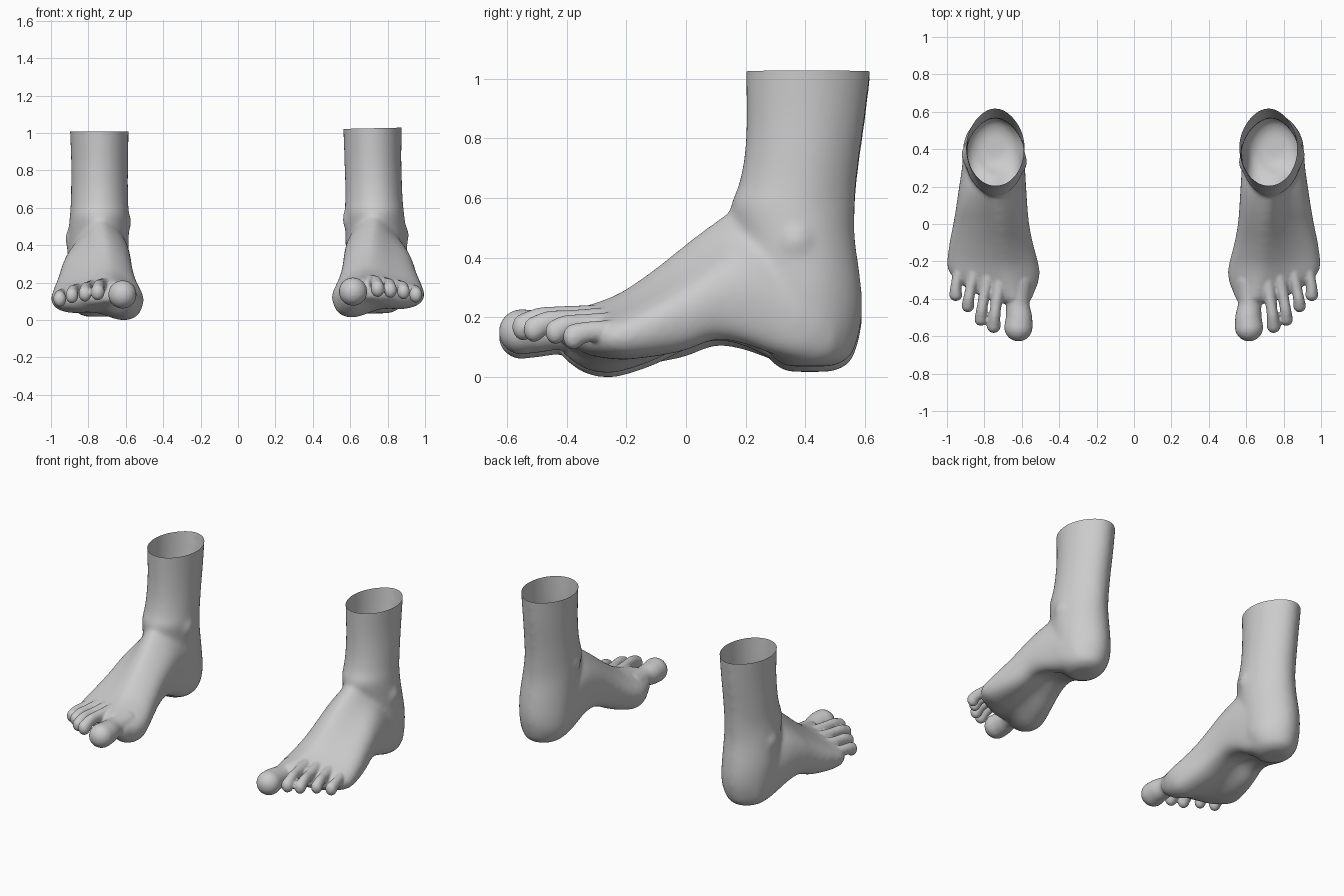
import bpy, bmesh, math
from mathutils import Matrix, Vector

cube = bpy.data.objects.get("Cube")
if cube:
    bpy.data.objects.remove(cube)

skin = bpy.data.materials.new("skin_grey")
skin.use_nodes = True
GREY = (0.6, 0.6, 0.6, 1)
skin.diffuse_color = GREY
skin.node_tree.nodes["Principled BSDF"].inputs["Base Color"].default_value = GREY


def refine(rows, n, closed=False):
    """Smooth spline through rows of numbers, n steps per span."""
    count, out = len(rows), []
    for i in range(count if closed else count - 1):
        pick = [rows[(i + k) % count] if closed else rows[min(max(i + k, 0), count - 1)]
                for k in (-1, 0, 1, 2)]
        for s in range(n):
            t = s / n
            out.append([b + t / 2 * (c - a + t * (2*a - 5*b + 4*c - d + t * (3*(b - c) + d - a)))
                        for a, b, c, d in zip(*pick)])
    if not closed:
        out.append(list(rows[-1]))
    return out


def loft(bm, rings):
    """Skin closed rings of points and cap both ends."""
    loops = [[bm.verts.new(p) for p in ring] for ring in rings]
    for a, b in zip(loops, loops[1:]):
        for i in range(len(a)):
            j = (i + 1) % len(a)
            bm.faces.new((a[i], a[j], b[j], b[i]))
    bm.faces.new(loops[0][::-1])
    bm.faces.new(loops[-1])


def ball(bm, pos, size):
    bmesh.ops.create_icosphere(bm, subdivisions=3, radius=1,
                               matrix=Matrix.Translation(pos) @ Matrix.Diagonal((*size, 1)))


def fuse(bm, voxel, rounds):
    """Merge overlapping shapes into one smooth skin and return its mesh."""
    bmesh.ops.recalc_face_normals(bm, faces=bm.faces)
    me = bpy.data.meshes.new("fused")
    bm.to_mesh(me)
    bm.free()
    ob = bpy.data.objects.new("fused", me)
    bpy.context.collection.objects.link(ob)
    rm = ob.modifiers.new("Remesh", 'REMESH')
    rm.mode, rm.voxel_size = 'VOXEL', voxel
    sm = ob.modifiers.new("Smooth", 'SMOOTH')
    sm.factor, sm.iterations = 0.5, rounds
    result = bpy.data.meshes.new_from_object(ob.evaluated_get(bpy.context.evaluated_depsgraph_get()))
    bpy.data.objects.remove(ob)
    return result


def leg_ring(z, x0, x1, y0, y1):
    cx, cy, ring = (x0 + x1) / 2, (y0 + y1) / 2, []
    for i in range(32):
        a = math.tau * i / 32
        taper = 1 - 0.14 * max(0, math.sin(a)) ** 2
        ring.append((cx + (x1 - x0) / 2 * math.cos(a) * taper, cy + (y1 - y0) / 2 * math.sin(a), z))
    return ring


def foot_ring(y, x0, x1, ridge, top, zin, zout):
    w, h = x1 - x0, top - zin
    m, l = zin + 0.42 * h, zout + 0.35 * (top - zout)
    pts = [(x0, m), (x0 + .07 * w, zin + .1 * h), (x0 + .25 * w, zin),
           (x0 + .52 * w, (zin + zout) / 2 + .02), (x0 + .78 * w, zout),
           (x0 + .95 * w, zout + .1 * h), (x1, l), (x1 - .08 * w, l + .35 * (top - l)),
           ((ridge + x1) / 2, l + .66 * (top - l)), (ridge + .12 * w, top - .03 * h),
           (ridge, top), ((ridge + x0) / 2, m + .75 * (top - m)), (x0 + .04 * w, m + .4 * (top - m))]
    return [(x, y, z) for x, z in refine(pts, 3, True)]


# Leg and heel: height, inner, outer, front, back
LEG = [(.015, .68, .82, .34, .49), (.045, .63, .87, .29, .55), (.12, .59, .90, .24, .58),
       (.2, .583, .91, .22, .592), (.3, .583, .915, .2, .587), (.45, .583, .908, .17, .567),
       (.55, .583, .9, .15, .567), (.62, .586, .895, .175, .571), (.72, .588, .893, .195, .582),
       (.86, .587, .893, .203, .602), (1.08, .583, .902, .198, .628)]
# Foot: y, inner, outer, ridge, top, inner sole, outer sole
FOOT = [(-.43, .57, .70, .63, .19, .08, .10), (-.40, .545, .8, .64, .205, .05, .085),
        (-.36, .53, .87, .65, .215, .02, .07), (-.32, .513, .93, .66, .225, .003, .05),
        (-.26, .503, .99, .67, .245, -.005, .04), (-.2, .513, 1.0, .68, .275, .005, .035),
        (-.1, .54, .987, .69, .345, .04, .045), (0, .56, .967, .70, .425, .09, .065),
        (.1, .57, .95, .715, .5, .12, .1), (.2, .577, .935, .73, .56, .1, .085),
        (.3, .583, .92, .74, .56, .05, .05), (.4, .59, .91, .74, .5, .025, .03),
        (.5, .62, .88, .74, .4, .04, .04)]
# Toes, big to little: x, y, z, radius from knuckle to tip
TOES = [[(.62, -.3, .125, .085), (.622, -.42, .135, .064), (.615, -.5, .135, .071), (.618, -.552, .134, .076)],
        [(.715, -.3, .165, .048), (.735, -.42, .18, .031), (.745, -.49, .175, .031), (.75, -.546, .147, .037)],
        [(.775, -.27, .155, .048), (.802, -.39, .167, .03), (.814, -.46, .163, .03), (.818, -.51, .138, .035)],
        [(.845, -.22, .14, .048), (.872, -.34, .152, .03), (.884, -.4, .148, .03), (.888, -.438, .128, .034)],
        [(.915, -.18, .12, .045), (.944, -.29, .128, .03), (.953, -.345, .123, .03), (.953, -.378, .11, .035)]]

# Leg, foot and ankle bones blended together
bm = bmesh.new()
loft(bm, [leg_ring(*r) for r in refine(LEG, 4)])
loft(bm, [foot_ring(*r) for r in refine(FOOT, 4)])
ball(bm, (.89, .37, .43), (.035, .055, .06))
ball(bm, (.6, .33, .52), (.03, .05, .06))
body = fuse(bm, .012, 18)

# Toes merged into the foot
bm = bmesh.new()
bm.from_mesh(body)
for i, toe in enumerate(TOES):
    for x, y, z, r in refine(toe, 9):
        ball(bm, (x, y, z), (r, r, r * (1.0 if i == 0 else 1.22)))
foot = fuse(bm, .007, 5)

# Open top of the leg
bm = bmesh.new()
bm.from_mesh(foot)
bmesh.ops.bisect_plane(bm, geom=bm.verts[:] + bm.edges[:] + bm.faces[:], plane_co=(0, 0, 1.005),
                       plane_no=(0, 0, 1), clear_outer=True)
low = min(v.co.z for v in bm.verts)
bmesh.ops.translate(bm, verts=bm.verts, vec=(0, 0, -low))
bm.to_mesh(foot)
bm.free()

# Mirrored pair, the left one leaning slightly inward
pivot = Vector((.75, 0, 0))
lean = (Matrix.Translation(pivot + Vector((0, 0, .018))) @ Matrix.Rotation(-.022, 4, 'Y')
        @ Matrix.Translation(-pivot))
for name, move in (("right_foot", Matrix.Scale(-1, 4, (1, 0, 0))), ("left_foot", lean)):
    me = foot.copy()
    me.transform(move)
    if move.determinant() < 0:
        me.flip_normals()
    me.materials.clear()
    me.materials.append(skin)
    me.shade_smooth()
    ob = bpy.data.objects.new(name, me)
    bpy.context.collection.objects.link(ob)
